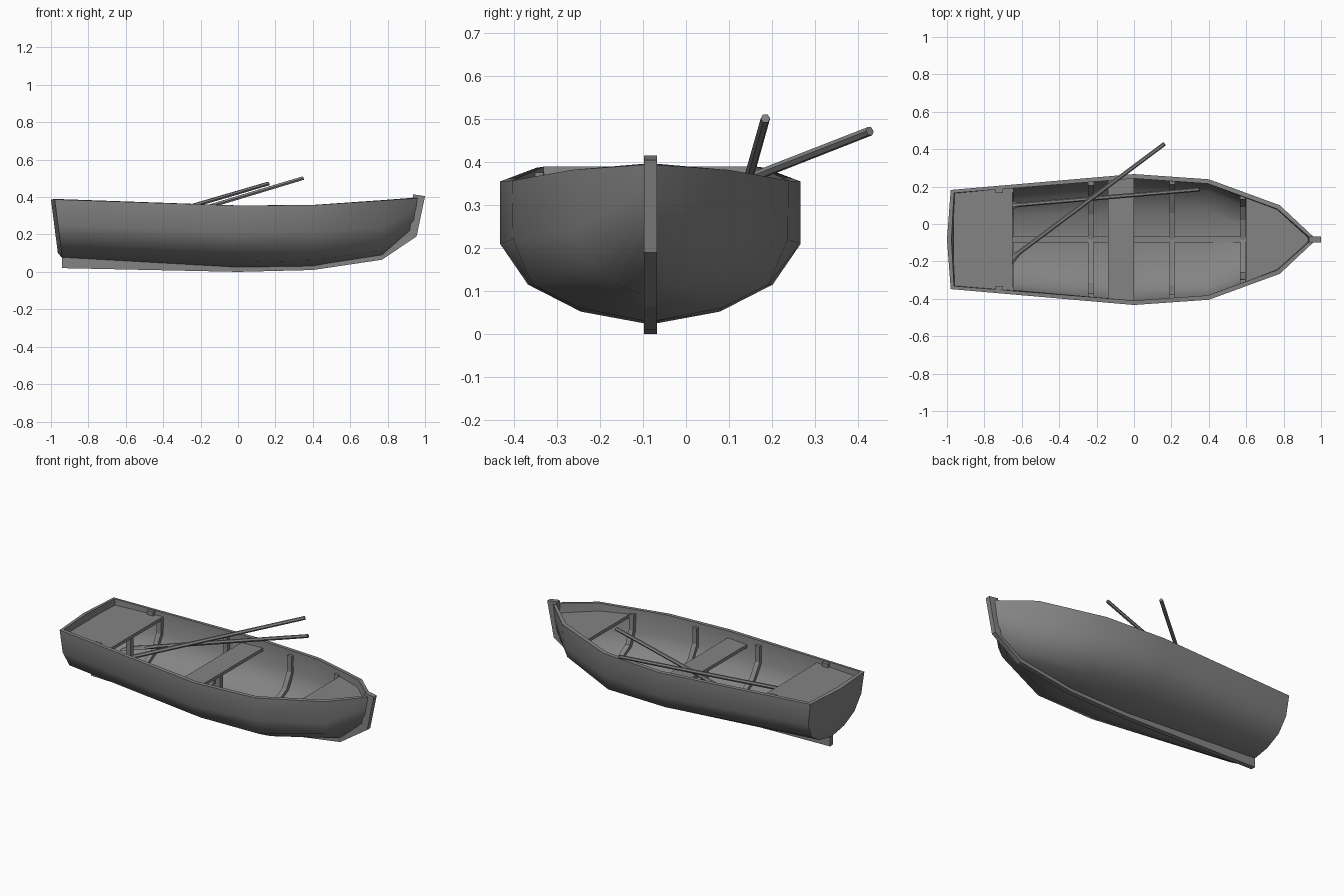
import bpy, bmesh, math
from mathutils import Vector

cube = bpy.data.objects.get("Cube")
if cube:
    bpy.data.objects.remove(cube, do_unlink=True)

YC = -0.083   # boat centreline

wood = bpy.data.materials.new("grey_wood")
wood.use_nodes = True
GREY = (0.23, 0.23, 0.23, 1)
wood.diffuse_color = GREY
wood.node_tree.nodes["Principled BSDF"].inputs["Base Color"].default_value = GREY


def finish(name, bm, angle=None, solid=0):
    """Turn a bmesh into a named object, optionally thickened and smoothed."""
    bmesh.ops.recalc_face_normals(bm, faces=bm.faces)
    me = bpy.data.meshes.new(name)
    bm.to_mesh(me)
    bm.free()
    me.materials.append(wood)
    ob = bpy.data.objects.new(name, me)
    bpy.context.collection.objects.link(ob)
    bpy.ops.object.select_all(action='DESELECT')
    ob.select_set(True)
    bpy.context.view_layer.objects.active = ob
    if solid:
        mod = ob.modifiers.new("planking", 'SOLIDIFY')
        mod.thickness = solid
        mod.offset = -1
        bpy.ops.object.modifier_apply(modifier=mod.name)
    if angle:
        bpy.ops.object.shade_smooth_by_angle(angle=math.radians(angle))
    return ob


def prism(name, outline, step):
    """Extrude a closed outline along a vector."""
    bm = bmesh.new()
    face = bm.faces.new([bm.verts.new(p) for p in outline])
    res = bmesh.ops.extrude_face_region(bm, geom=[face])
    moved = [g for g in res["geom"] if isinstance(g, bmesh.types.BMVert)]
    bmesh.ops.translate(bm, verts=moved, vec=step)
    return finish(name, bm)


def box(name, lo, hi):
    (x0, y0, z0), (x1, y1, z1) = lo, hi
    return prism(name, [(x0, y0, z0), (x1, y0, z0), (x1, y1, z0), (x0, y1, z0)],
                 (0, 0, z1 - z0))


# Hull stations: x at the rail, x at the keel, then (half width, height) downwards
STATIONS = [
    (-0.98, -0.94, [(.265, .387), (.26, .25), (.21, .155), (.12, .1), (0, .075)]),
    (0, 0, [(.35, .355), (.35, .21), (.285, .115), (.162, .052), (0, .022)]),
    (0.4, 0.4, [(.322, .357), (.32, .22), (.275, .115), (.165, .06), (0, .028)]),
    (0.78, 0.77, [(.183, .382), (.175, .24), (.142, .165), (.08, .115), (0, .085)]),
    (0.975, 0.945, [(0, .395), (0, .34), (0, .29), (0, .245), (0, .2)]),
]


def section(x):
    """Half section at x, interpolated between stations."""
    for (xa, _, a), (xb, _, b) in zip(STATIONS, STATIONS[1:]):
        if x <= xb:
            t = max(0, (x - xa) / (xb - xa))
            return [Vector(p).lerp(Vector(q), t) for p, q in zip(a, b)]


def half_width(x, z):
    """Width from centreline to hull at a height."""
    pts = section(x)
    for p, q in zip(pts, pts[1:]):
        if z >= q.y:
            return q.x + (p.x - q.x) * min(1, (z - q.y) / (p.y - q.y))
    return 0


# Hull shell with a slightly bowed transom
bm = bmesh.new()
rows = []
for xt, xb, pts in STATIONS:
    half = []
    top, low = pts[0][1], pts[-1][1]
    for w, z in pts:
        half.append((xb + (xt - xb) * (z - low) / (top - low), w, z))
    ring = half + [(x, -w, z) for x, w, z in half[-2::-1]]
    rows.append([bm.verts.new((x, YC + w, z)) for x, w, z in ring])
for a, b in zip(rows, rows[1:]):
    for i in range(len(a) - 1):
        bm.faces.new((a[i], a[i + 1], b[i + 1], b[i]))
stern = rows[0]
mid = [bm.verts.new((stern[i].co.x - 0.02, YC, stern[i].co.z)) for i in range(4)] + [stern[4]]
for i in range(4):
    for s in (stern[:5], stern[:3:-1]):
        ring = [s[i], s[i + 1], mid[i + 1], mid[i]]
        bm.faces.new(list(dict.fromkeys(ring)))
bmesh.ops.remove_doubles(bm, verts=bm.verts, dist=0.0005)
bmesh.ops.recalc_face_normals(bm, faces=bm.faces)
# outward normals: the lowest faces must look down
low_face = min(bm.faces, key=lambda f: f.calc_center_median().z)
flip = low_face.normal.z > 0
hull = finish("hull", bm)
if flip != (min(hull.data.polygons, key=lambda p: p.center.z).normal.z > 0) or flip:
    if min(hull.data.polygons, key=lambda p: p.center.z).normal.z > 0:
        hull.data.flip_normals()
mod = hull.modifiers.new("planking", 'SOLIDIFY')
mod.thickness = 0.024
mod.offset = -1
bpy.ops.object.modifier_apply(modifier=mod.name)
bpy.ops.object.shade_smooth_by_angle(angle=math.radians(42))

# Keel and stem in one piece, showing inside as the keelson
KEEL = [(-.94, .02), (0, 0), (.4, .01), (.77, .065), (.955, .19), (1, .405), (.935, .415),
        (.93, .3), (.9, .22), (.75, .125), (.4, .064), (0, .058), (-.92, .11), (-.94, .08)]
prism("keel_and_stem", [(x, YC - 0.015, z) for x, z in KEEL], (0, 0.03, 0))


# Seats and foredeck cut to the hull shape
def deck(name, xs, top, thick=0.02):
    side = [(x, max(0.004, half_width(x, top) - 0.014)) for x in xs]
    ring = [(x, YC + w, top - thick) for x, w in side]
    ring += [(x, YC - w, top - thick) for x, w in reversed(side)]
    prism(name, ring, (0, 0, thick))


deck("stern_seat", (-0.965, -0.65), 0.352)
deck("middle_seat", (-0.14, 0), 0.312)
deck("foredeck", (0.6, 0.78, 0.94), 0.337)

# Posts below the seats
for name, x0, x1, top in (("stern_seat_post", -0.7, -0.67, 0.335),
                          ("middle_seat_post", -0.085, -0.055, 0.295)):
    box(name, (x0, YC - 0.015, 0.05), (x1, YC + 0.015, top))


# Ribs following the inside of the hull
def rib(name, x, width=0.03):
    def inset(d):
        pts = section(x)
        top, low = pts[0].y, pts[-1].y
        half = []
        for p in pts:
            y = p.x * (1 - d / pts[0].x)
            half.append((y, p.y + d * (top - p.y) / (top - low)))
        half[0] = (half[0][0], top - 0.025)
        return half + [(-y, z) for y, z in half[-2::-1]]
    ring = inset(0.014) + inset(0.042)[::-1]
    prism(name, [(x - width / 2, YC + y, z) for y, z in ring], (width, 0, 0))


for name, x in (("stern_rib", -0.66), ("aft_rib", -0.23),
                ("fore_rib", 0.205), ("bow_rib", 0.582)):
    rib(name, x)

# Rowlock blocks on the inner rail
for name, s in (("left_rowlock_block", 1), ("right_rowlock_block", -1)):
    y = YC + s * (half_width(-0.72, 0.36) - 0.028)
    box(name, (-0.74, y - 0.01, 0.33), (-0.7, y + 0.01, 0.376))


# Oars: six-sided shaft with a flat blade
def oar(name, grip, tip):
    grip, tip = Vector(grip), Vector(tip)
    axis = (tip - grip).normalized()
    side = axis.cross(Vector((0, 0, 1))).normalized()
    up = side.cross(axis)
    length = (tip - grip).length
    bm = bmesh.new()
    rings = []
    for t, w, h in ((0, .011, .011), (length - .24, .012, .012),
                    (length - .16, .034, .007), (length, .036, .005)):
        ring = []
        for k in range(6):
            a = math.tau * k / 6
            ring.append(bm.verts.new(grip + axis * t + side * w * math.cos(a)
                                     + up * h * math.sin(a)))
        rings.append(ring)
    for a, b in zip(rings, rings[1:]):
        for k in range(6):
            n = (k + 1) % 6
            bm.faces.new((a[k], a[n], b[n], b[k]))
    bm.faces.new(rings[0])
    bm.faces.new(rings[-1])
    finish(name, bm)


oar("left_oar", (0.35, 0.185, 0.502), (-0.85, 0.083, 0.14))
oar("right_oar", (0.162, 0.428, 0.472), (-0.8, -0.292, 0.19))
